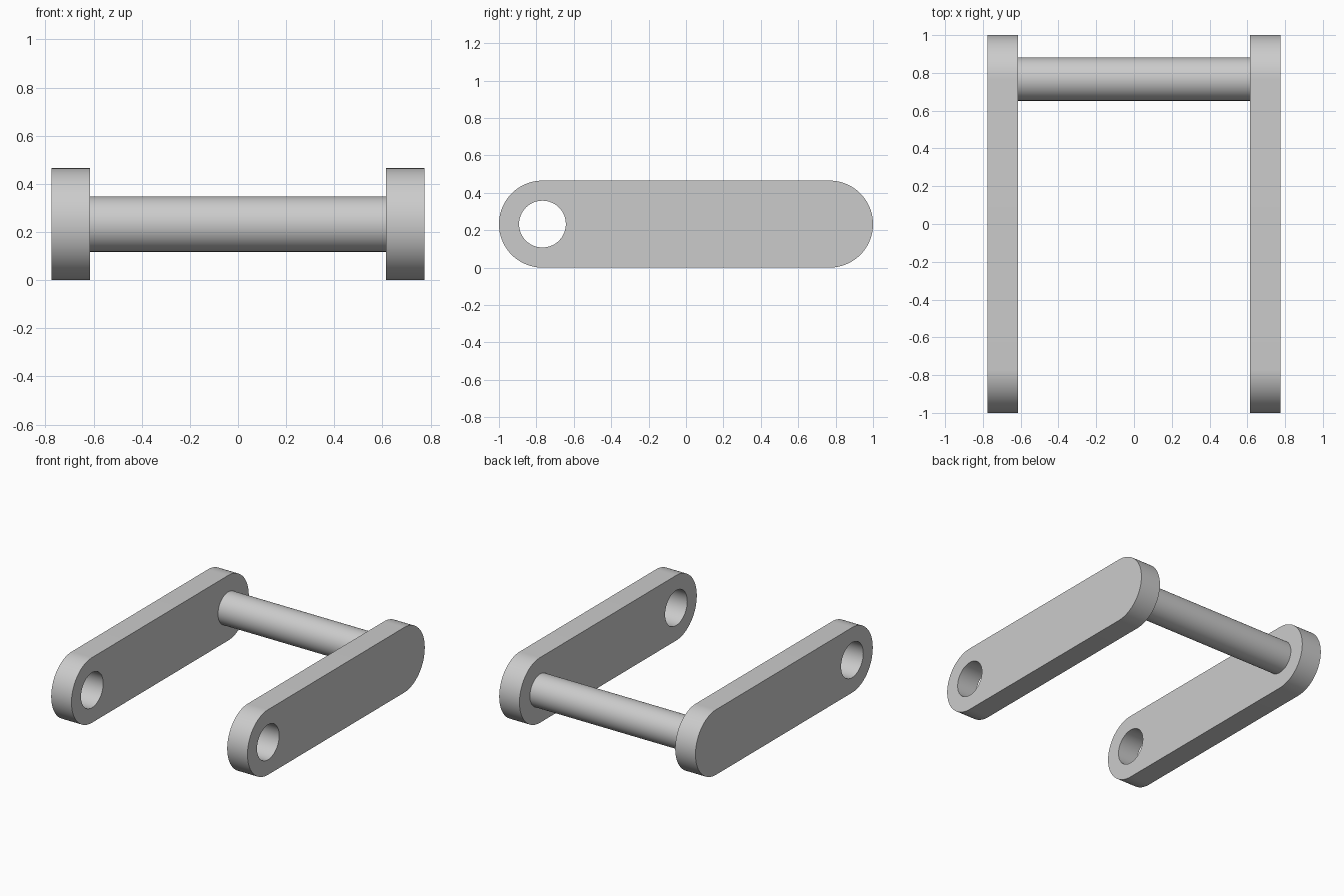
import bpy
import bmesh
from math import cos, sin, pi, radians

cube = bpy.data.objects.get("Cube")
if cube:
    bpy.data.objects.remove(cube, do_unlink=True)

INNER, OUTER = 0.615, 0.775    # x extent of each side plate
R = 0.2325                     # end radius, also centre height
PIVOT = 1.0 - R                # y distance of the end centres
HOLE = 0.125
ROD = 0.115
STEPS = 48                     # segments per half circle

grey = bpy.data.materials.new("light grey")
grey.use_nodes = True
grey.diffuse_color = (0.6, 0.6, 0.6, 1)
grey.node_tree.nodes["Principled BSDF"].inputs["Base Color"].default_value = grey.diffuse_color


def finish(obj):
    obj.data.materials.clear()
    obj.data.materials.append(grey)
    bpy.ops.object.select_all(action="DESELECT")
    obj.select_set(True)
    bpy.context.view_layer.objects.active = obj
    bpy.ops.object.shade_smooth_by_angle(angle=radians(30))


def link_plate(name, x0, x1):
    """Round-ended plate with a pivot hole through its front end."""
    bm = bmesh.new()
    outline, hole = [], []
    for start, centre in ((-pi / 2, PIVOT), (pi / 2, -PIVOT)):
        for i in range(STEPS + 1):
            a = start + pi * i / STEPS
            outline.append((centre + R * cos(a), R + R * sin(a)))
            hole.append((-PIVOT + HOLE * cos(a), R + HOLE * sin(a)))
    # Four rings swept around the cross-section: outer wall, faces, bore
    rings = [[bm.verts.new((x, y, z)) for y, z in loop]
             for x, loop in ((x0, outline), (x1, outline), (x1, hole), (x0, hole))]
    n = len(outline)
    for k in range(4):
        a, b = rings[k], rings[(k + 1) % 4]
        for i in range(n):
            j = (i + 1) % n
            bm.faces.new((a[i], a[j], b[j], b[i]))
    bmesh.ops.remove_doubles(bm, verts=bm.verts, dist=1e-5)
    bmesh.ops.recalc_face_normals(bm, faces=bm.faces)
    mesh = bpy.data.meshes.new(name)
    bm.to_mesh(mesh)
    bm.free()
    obj = bpy.data.objects.new(name, mesh)
    bpy.context.collection.objects.link(obj)
    finish(obj)


# Side plates
link_plate("left_link_plate", INNER, OUTER)
link_plate("right_link_plate", -OUTER, -INNER)

# Cross rod joining the rear ends, seated slightly into the plates
bpy.ops.mesh.primitive_cylinder_add(vertices=2 * STEPS, radius=ROD, depth=2 * INNER + 0.02,
                                    location=(0, PIVOT, R), rotation=(0, pi / 2, 0))
rod = bpy.context.object
rod.name = "cross_rod"
finish(rod)
